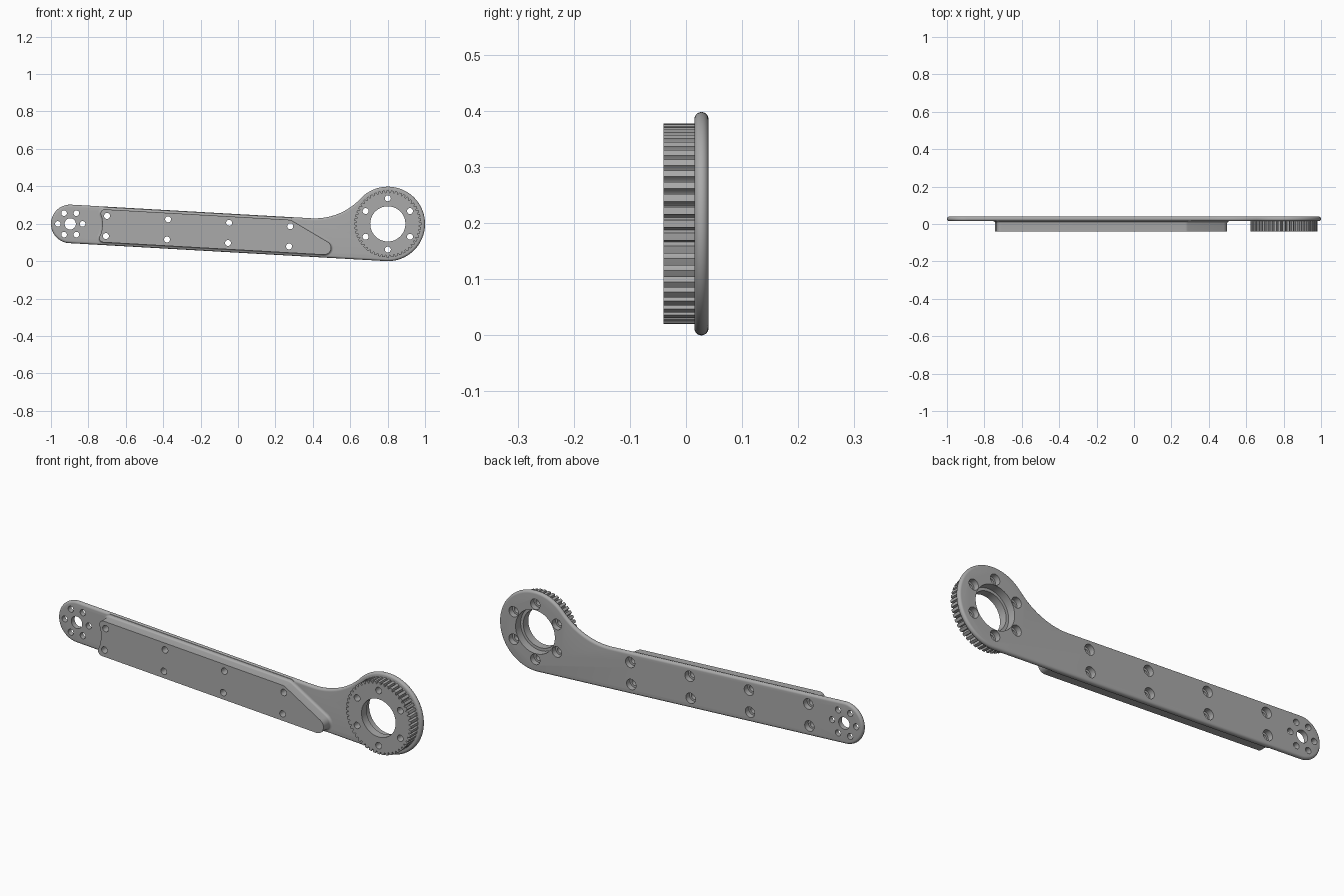
import bpy, bmesh, math
from mathutils import Vector

if "Cube" in bpy.data.objects:
    bpy.data.objects.remove(bpy.data.objects["Cube"], do_unlink=True)

# Key dimensions
SMALL, BIG = Vector((-0.897, 0.199)), Vector((0.801, 0.199))
R_SMALL, R_BIG, R_NECK = 0.103, 0.199, 0.335
FRONT, BACK, PLATE_FRONT = -0.04, 0.04, 0.015
LENGTH = (BIG - SMALL).x
TILT = math.asin((R_BIG - R_SMALL) / LENGTH)

grey = bpy.data.materials.new("machined grey")
grey.use_nodes = True
grey.diffuse_color = (0.4, 0.4, 0.4, 1)
grey.node_tree.nodes["Principled BSDF"].inputs["Base Color"].default_value = (0.4, 0.4, 0.4, 1)


def arm_to_world(p):
    """Arm frame (along, across) from the small end to x, z."""
    c, s = math.cos(TILT), math.sin(TILT)
    return SMALL + Vector((p[0] * c + p[1] * s, p[1] * c - p[0] * s))


def arc(centre, radius, start, end, steps):
    return [Vector(centre) + radius * Vector((math.cos(a), math.sin(a)))
            for a in (start + (end - start) * i / steps for i in range(steps + 1))]


def circle(centre, radius, steps):
    return arc(centre, radius, 0, math.tau, steps)[:-1]


def rounded(corners, steps=10):
    """Polygon of (point, radius) with each corner replaced by an arc."""
    result = []
    for i, (p, r) in enumerate(corners):
        if r == 0:
            result.append(p)
            continue
        u = (corners[i - 1][0] - p).normalized()
        v = (corners[(i + 1) % len(corners)][0] - p).normalized()
        half = u.angle(v) / 2
        centre = p + (u + v).normalized() * r / math.sin(half)
        a = p + u * r / math.tan(half) - centre
        b = p + v * r / math.tan(half) - centre
        start = math.atan2(a.y, a.x)
        turn = (math.atan2(b.y, b.x) - start + math.pi) % math.tau - math.pi
        result += arc(centre, r, start, start + turn, steps)
    return result


def offset(points, amount):
    """Move a counter-clockwise outline outwards."""
    result = []
    for i, p in enumerate(points):
        a = (p - points[i - 1]).normalized()
        b = (points[(i + 1) % len(points)] - p).normalized()
        na, nb = Vector((a.y, -a.x)), Vector((b.y, -b.x))
        m = (na + nb).normalized()
        result.append(p + m * amount / max(m.dot(na), 0.3))
    return result


def add_loft(bm, layers):
    """Closed solid through outlines given as (points, y)."""
    rings = [[bm.verts.new((p.x, y, p.y)) for p in pts] for pts, y in layers]
    n = len(rings[0])
    for lower, upper in zip(rings, rings[1:]):
        for i in range(n):
            j = (i + 1) % n
            bm.faces.new((lower[i], lower[j], upper[j], upper[i]))
    bm.faces.new(rings[0])
    bm.faces.new(rings[-1][::-1])


def finish(name, bm):
    bmesh.ops.recalc_face_normals(bm, faces=bm.faces)
    mesh = bpy.data.meshes.new(name)
    bm.to_mesh(mesh)
    bm.free()
    mesh.materials.append(grey)
    obj = bpy.data.objects.new(name, mesh)
    bpy.context.collection.objects.link(obj)
    return obj


def solid(name, layers):
    bm = bmesh.new()
    add_loft(bm, layers)
    return finish(name, bm)


# Arm plate: two round ends, one straight tangent side, one filleted neck
big = Vector((LENGTH * math.cos(TILT), LENGTH * math.sin(TILT)))
rise = R_SMALL + R_NECK - big.y
neck = Vector((big.x - math.sqrt((R_NECK + R_BIG) ** 2 - rise ** 2), R_SMALL + R_NECK))
touch = math.atan2(neck.y - big.y, neck.x - big.x)
outline = arc((0, 0), R_SMALL, math.pi / 2, math.pi * 1.5, 40)
outline += arc(big, R_BIG, -math.pi / 2, touch, 64)
outline += arc(neck, R_NECK, touch - math.pi, -math.pi / 2, 24)[1:]
outline = [arm_to_world(p) for p in outline]
edge = (BACK - PLATE_FRONT) / 2
layers = []
for i in range(13):
    a = math.pi * i / 12
    layers.append((offset(outline, edge * (math.sin(a) - 1)), PLATE_FRONT + edge * (1 - math.cos(a))))
plate = solid("arm_plate", layers)

# Stiffening block with a hollowed inner end, a slanted nose and a filleted base
HALF, HOLLOW, FLARE = 0.088, 0.172, 0.012
spread = math.asin(HALF / HOLLOW)
left = HOLLOW * math.cos(spread)
corners = [(Vector((left, -HALF)), 0.022), (Vector((1.515, -HALF)), 0.037),
           (Vector((1.175, HALF)), 0.03), (Vector((left, HALF)), 0.022)]
corners += [(p, 0) for p in arc((0, 0), HOLLOW, spread * 0.5, -spread * 0.5, 10)]
block_outline = [arm_to_world(p) for p in rounded(corners)]
layers = [(block_outline, FRONT)]
for i in range(7):
    a = math.pi / 2 * i / 6
    layers.append((offset(block_outline, FLARE * (1 - math.cos(a))),
                   PLATE_FRONT - FLARE * (1 - math.sin(a))))
layers.append((offset(block_outline, FLARE), PLATE_FRONT + 0.005))
block = solid("stiffening_block", layers)

# Toothed ring
TEETH = 48
tooth = [(-0.28, 0.179), (0, 0.179), (0.28, 0.179), (0.36, 0.17), (0.5, 0.166), (0.64, 0.17)]
gear_outline = []
for k in range(TEETH):
    for part, r in tooth:
        a = math.tau * (k + part) / TEETH
        gear_outline.append(BIG + r * Vector((math.cos(a), math.sin(a))))
gear = solid("toothed_ring", [(gear_outline, FRONT), (gear_outline, PLATE_FRONT + 0.005)])

# Cutter with every bore; most bores widen towards the back
cutter_bm = bmesh.new()


def bore(centre, radius, wide=None, step=0.012, sides=24):
    narrow = circle(centre, radius, sides)
    if wide:
        broad = circle(centre, wide, sides)
        add_loft(cutter_bm, [(narrow, -0.1), (narrow, step), (broad, step), (broad, 0.1)])
    else:
        add_loft(cutter_bm, [(narrow, -0.1), (narrow, 0.1)])


bore(BIG, 0.094, 0.108, 0.0, 64)
bore(SMALL, 0.03, sides=32)
for k in range(6):
    a = math.tau * k / 6
    bore(SMALL + 0.066 * Vector((math.cos(a), math.sin(a))), 0.015)
    a += math.pi / 6
    bore(BIG + 0.137 * Vector((math.cos(a), math.sin(a))), 0.016, 0.026)
for k in range(4):
    for side in (-1, 1):
        bore(arm_to_world((0.194 + 0.327 * k, 0.054 * side)), 0.016, 0.026)
cutter = finish("bore_cutter", cutter_bm)
cutter.hide_render = True

# Cut the bores and smooth the curved walls
for obj in (plate, block, gear):
    bpy.ops.object.select_all(action="DESELECT")
    obj.select_set(True)
    bpy.context.view_layer.objects.active = obj
    cut = obj.modifiers.new("bores", "BOOLEAN")
    cut.operation = "DIFFERENCE"
    cut.solver = "EXACT"
    cut.object = cutter
    bpy.ops.object.modifier_apply(modifier=cut.name)
    bpy.ops.object.shade_smooth_by_angle(angle=math.radians(30))
bpy.data.objects.remove(cutter, do_unlink=True)
